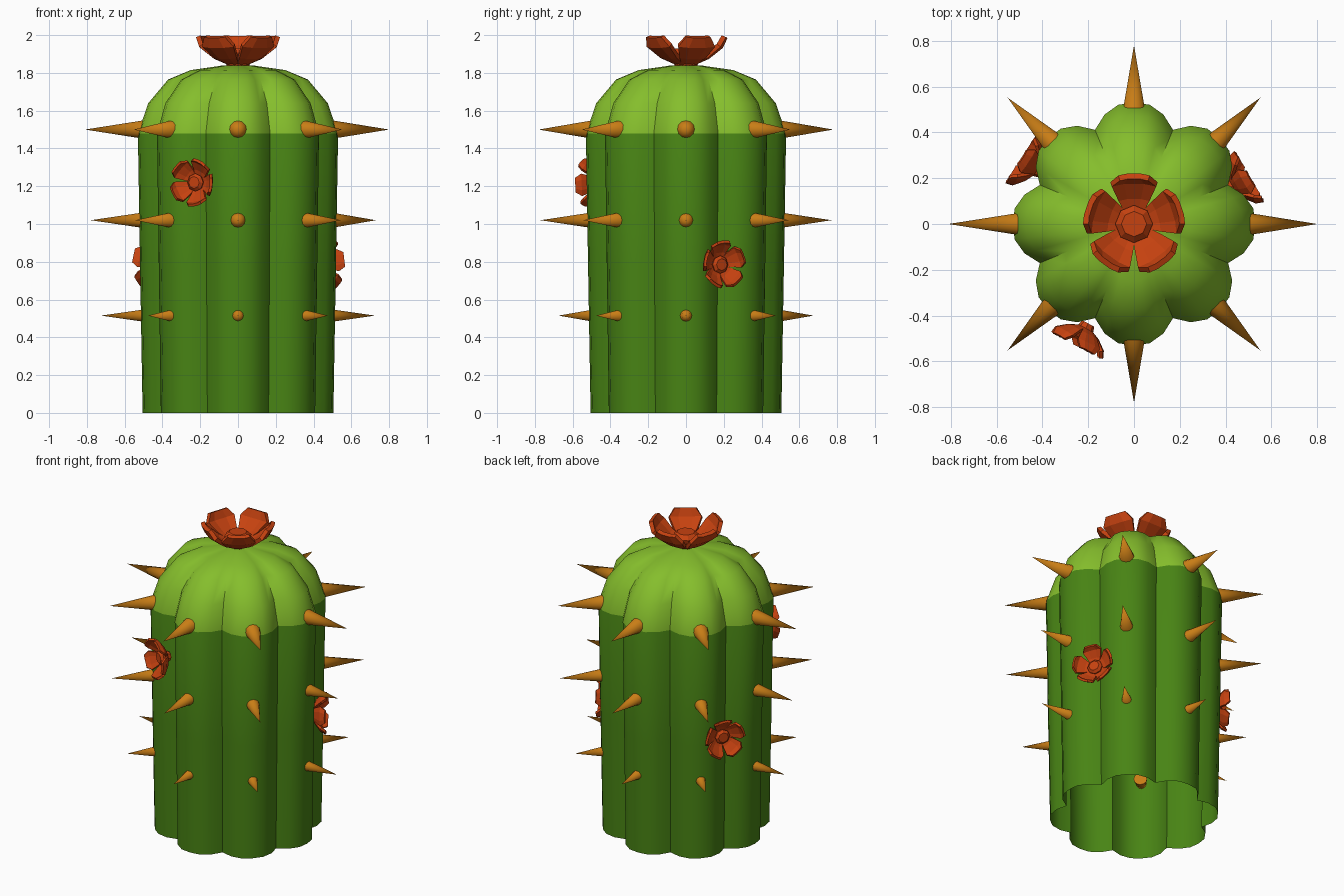
import bpy, bmesh, math
from mathutils import Matrix, Vector

if "Cube" in bpy.data.objects:
    bpy.data.objects.remove(bpy.data.objects["Cube"])


def material(name, rgb):
    m = bpy.data.materials.new(name)
    m.diffuse_color = (*rgb, 1)
    m.use_nodes = True
    m.node_tree.nodes["Principled BSDF"].inputs["Base Color"].default_value = m.diffuse_color
    return m


DARK = material("dark green", (0.065, 0.23, 0.007))
LIGHT = material("light green", (0.235, 0.515, 0.025))
SPINE = material("amber spine", (0.58, 0.205, 0.008))
PETAL = material("red petal", (0.565, 0.054, 0.005))


def make(name, bm, mats, smooth=None):
    bmesh.ops.recalc_face_normals(bm, faces=bm.faces)
    me = bpy.data.meshes.new(name)
    bm.to_mesh(me)
    bm.free()
    for m in mats:
        me.materials.append(m)
    ob = bpy.data.objects.new(name, me)
    bpy.context.collection.objects.link(ob)
    if smooth:
        bpy.ops.object.select_all(action='DESELECT')
        ob.select_set(True)
        bpy.context.view_layer.objects.active = ob
        bpy.ops.object.shade_smooth_by_angle(angle=math.radians(smooth))
    return ob


# Body: eight-lobed open shell with a domed top
lobe = [0.53, 0.525, 0.495, 0.445, 0.495, 0.525]
rings = [(0, 0.505), (0.75, 0.518), (1.48, 0.53), (1.64, 0.475),
         (1.765, 0.37), (1.815, 0.25), (1.838, 0.09)]
bm = bmesh.new()
loops = []
for z, s in rings:
    loop = []
    for i in range(48):
        a, r = math.radians(i * 7.5), lobe[i % 6] * s / 0.53
        loop.append(bm.verts.new((r * math.cos(a), r * math.sin(a), z)))
    loops.append(loop)
for lo, hi in zip(loops, loops[1:]):
    for i in range(48):
        j = (i + 1) % 48
        f = bm.faces.new((lo[i], lo[j], hi[j], hi[i]))
        f.material_index = int(f.calc_center_median().z > 1.48)
tip = bm.verts.new((0, 0, 1.842))
for i in range(48):
    bm.faces.new((loops[-1][i], loops[-1][(i + 1) % 48], tip)).material_index = 1
make("cactus_body", bm, [DARK, LIGHT], 35)

# Spines: three rows of eight cones, one on each lobe
rows = [(1.5, 0.058, {0: 0.80, 4: 0.81}, 0.78),
        (1.02, 0.05, {0: 0.73, 4: 0.78}, 0.77),
        (0.515, 0.041, {0: 0.725, 4: 0.725}, 0.675)]
for n, (z, rad, special, usual) in enumerate(rows):
    bm = bmesh.new()
    for k in range(8):
        end = special.get(k, usual)
        m = (Matrix.Rotation(k * math.pi / 4, 4, 'Z')
             @ Matrix.Translation(((0.44 + end) / 2, 0, z))
             @ Matrix.Rotation(math.pi / 2, 4, 'Y'))
        bmesh.ops.create_cone(bm, cap_ends=True, segments=12, radius1=rad,
                              radius2=0, depth=end - 0.44, matrix=m)
    make(f"spine_row_{n + 1}", bm, [SPINE], 40)


# Flower: five thick cupped petals round an eight-sided bud
def flower(name, base, normal, scale, start):
    bm = bmesh.new()
    # distance out, height, half width
    outline = [(0.035, 0.005, 0.03), (0.115, 0.04, 0.07),
               (0.185, 0.095, 0.1), (0.208, 0.145, 0.065)]
    for k in range(5):
        rot = Matrix.Rotation(math.radians(start + 72 * k), 3, 'Z')
        prev = None
        for r, z, w in outline:
            pts = [(r - 0.12 * w, -w, z + 0.06 * w), (r, -w * 0.45, z),
                   (r, w * 0.45, z), (r - 0.12 * w, w, z + 0.06 * w)]
            row = [bm.verts.new(rot @ Vector(p)) for p in pts]
            if prev:
                for i in range(3):
                    bm.faces.new((prev[i], prev[i + 1], row[i + 1], row[i]))
            prev = row
    petals = make(name + "_petals", bm, [PETAL])
    mod = petals.modifiers.new("thickness", 'SOLIDIFY')
    mod.thickness, mod.offset = 0.026, 0

    bm = bmesh.new()
    bmesh.ops.create_cone(bm, cap_ends=True, segments=8, radius1=0.05, radius2=0.082,
                          depth=0.1, matrix=Matrix.Translation((0, 0, 0.01)))
    bmesh.ops.create_cone(bm, cap_ends=True, segments=8, radius1=0.082, radius2=0.055,
                          depth=0.025, matrix=Matrix.Translation((0, 0, 0.0725)))
    bud = make(name + "_bud", bm, [PETAL])

    n = Vector(normal).normalized()
    up = Vector((0, 1, 0)) if n.z > 0.9 else Vector((0, 0, 1))
    m = Matrix((up.cross(n), up, n)).transposed().to_4x4()
    for ob in (petals, bud):
        ob.matrix_world = Matrix.Translation(base) @ m @ Matrix.Scale(scale, 4)


def outward(deg):
    return (math.cos(math.radians(deg)), math.sin(math.radians(deg)), 0)


flower("top_flower", (0, 0, 1.845), (0, 0, 1), 1, 90)
flower("front_flower", (-0.21, -0.455, 1.22), outward(-118), 0.58, 65)
flower("right_flower", (0.43, 0.165, 0.785), outward(30), 0.58, 95)
flower("back_left_flower", (-0.42, 0.24, 0.79), outward(147), 0.58, 93)
